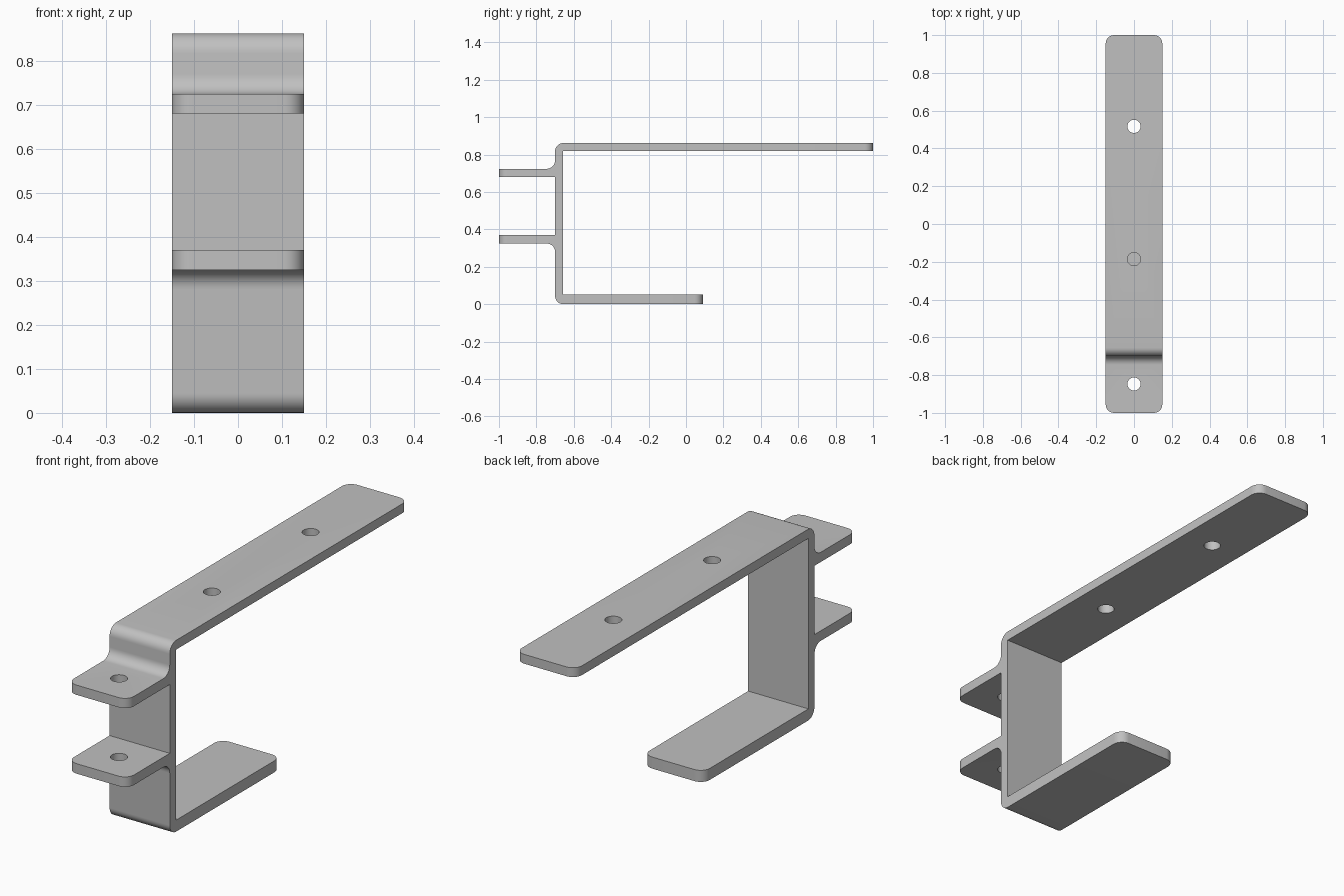
import bpy
import bmesh
import math
from mathutils import Vector

cube = bpy.data.objects.get("Cube")
if cube:
    bpy.data.objects.remove(cube, do_unlink=True)

HALF = 0.15      # half the strip width
ROUND = 0.045    # bend, fillet and corner radius

steel = bpy.data.materials.new("grey_steel")
steel.use_nodes = True
grey = (0.53, 0.53, 0.53, 1)
steel.diffuse_color = grey
steel.node_tree.nodes["Principled BSDF"].inputs["Base Color"].default_value = grey


def arc(corner, before, after, steps=8):
    """Points rounding a right-angled profile corner."""
    c = Vector(corner)
    u = (Vector(before) - c).normalized() * ROUND
    v = (Vector(after) - c).normalized() * ROUND
    for i in range(steps + 1):
        a = math.pi / 2 * i / steps
        yield c + u * (1 - math.sin(a)) + v * (1 - math.cos(a))


# Side profile as (y, z, rounded): top arm, back wall, foot, two front tabs
profile = [
    (1, 0.82, False), (1, 0.862, False), (-0.7, 0.862, True),
    (-0.7, 0.724, True), (-1, 0.724, False), (-1, 0.68, False),
    (-0.7, 0.68, False), (-0.7, 0.37, False), (-1, 0.37, False),
    (-1, 0.325, False), (-0.7, 0.325, True), (-0.7, 0, True),
    (0.09, 0, False), (0.09, 0.052, False),
    (-0.657, 0.052, False), (-0.657, 0.82, False),
]
outline = []
for i, (y, z, rounded) in enumerate(profile):
    if rounded:
        outline += arc((y, z), profile[i - 1][:2], profile[i + 1][:2])
    else:
        outline.append(Vector((y, z)))

# Extrude the profile across the width
bm = bmesh.new()
face = bm.faces.new([bm.verts.new((-HALF, p.x, p.y)) for p in outline])
new = bmesh.ops.extrude_face_region(bm, geom=[face])["geom"]
bmesh.ops.translate(bm, vec=(2 * HALF, 0, 0),
                    verts=[v for v in new if isinstance(v, bmesh.types.BMVert)])
bmesh.ops.recalc_face_normals(bm, faces=bm.faces)

# Round the free corners of the arm, foot and tabs
ends = (1, -1, 0.09)
tips = [e for e in bm.edges
        if abs(e.verts[0].co.x - e.verts[1].co.x) < 1e-4
        and all(any(abs(v.co.y - y) < 1e-4 for y in ends) for v in e.verts)
        and abs(e.verts[0].co.y - e.verts[1].co.y) < 1e-4]
bmesh.ops.bevel(bm, geom=tips, offset=ROUND, segments=8, profile=0.5, affect="EDGES")
mesh = bpy.data.meshes.new("mounting_bracket")
bm.to_mesh(mesh)
bm.free()
mesh.materials.append(steel)
bracket = bpy.data.objects.new("mounting_bracket", mesh)
bpy.context.collection.objects.link(bracket)
bpy.context.view_layer.objects.active = bracket

# Bolt holes: two in the arm, one through both tabs
for name, y, low, high in (("arm_rear_hole", 0.517, 0.75, 0.95),
                           ("arm_front_hole", -0.186, 0.75, 0.95),
                           ("tab_hole", -0.847, 0.25, 0.8)):
    bpy.ops.mesh.primitive_cylinder_add(vertices=32, radius=0.035, depth=high - low,
                                        location=(0, y, (low + high) / 2))
    cutter = bpy.context.object
    cutter.name = name
    cutter.hide_render = True
    cutter.data.materials.append(steel)
    cut = bracket.modifiers.new(name, "BOOLEAN")
    cut.operation = "DIFFERENCE"
    cut.solver = "EXACT"
    cut.object = cutter
    bpy.context.view_layer.objects.active = bracket
    bpy.ops.object.modifier_apply(modifier=cut.name)
    bpy.data.objects.remove(cutter, do_unlink=True)

# Smooth bends and holes, sharp plate edges
bpy.ops.object.select_all(action="DESELECT")
bracket.select_set(True)
bpy.ops.object.shade_smooth_by_angle(angle=math.radians(30))
